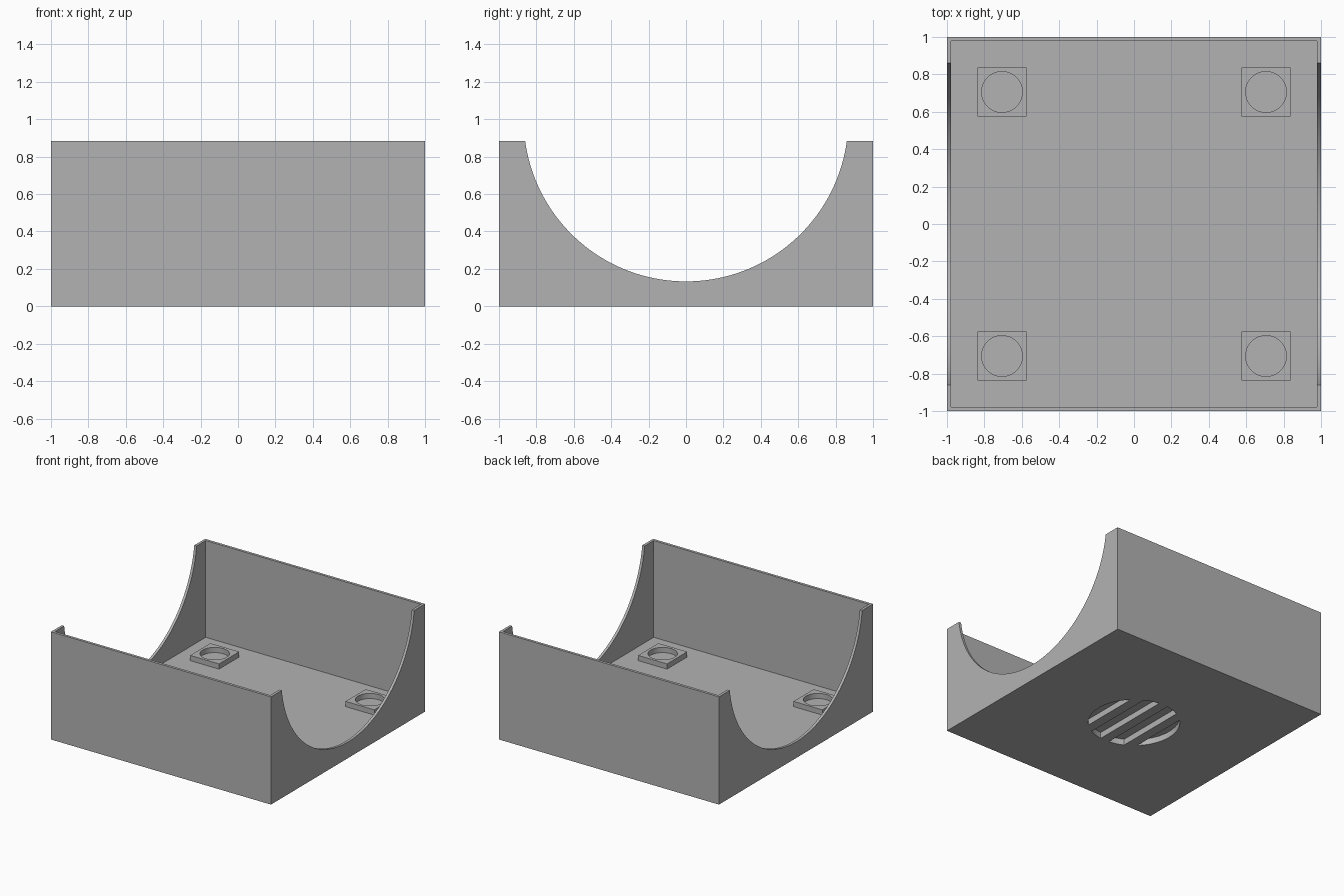
import bpy
from math import radians

if "Cube" in bpy.data.objects:
    bpy.data.objects.remove(bpy.data.objects["Cube"], do_unlink=True)

HEIGHT = 0.885
WALL = 0.022
FLOOR = 0.09
PAD_TOP = 0.133
PAD_AT = 0.706

grey = bpy.data.materials.new("plain grey")
grey.use_nodes = True
colour = (0.45, 0.45, 0.45, 1)
grey.diffuse_color = colour
grey.node_tree.nodes["Principled BSDF"].inputs["Base Color"].default_value = colour


def block(name, size, centre, turn=0):
    bpy.ops.mesh.primitive_cube_add(size=1, location=centre, rotation=(0, 0, turn))
    ob = bpy.context.object
    ob.name = name
    ob.scale = size
    return finish(ob)


def cylinder(name, radius, depth, centre, rotation=(0, 0, 0), sides=64):
    bpy.ops.mesh.primitive_cylinder_add(vertices=sides, radius=radius, depth=depth,
                                        location=centre, rotation=rotation)
    ob = bpy.context.object
    ob.name = name
    return finish(ob)


def finish(ob):
    bpy.ops.object.transform_apply(location=True, rotation=True, scale=True)
    ob.data.materials.append(grey)
    return ob


def combine(target, tool, operation="DIFFERENCE"):
    """Apply a boolean and discard the tool object."""
    tool.hide_render = True
    mod = target.modifiers.new("cut", "BOOLEAN")
    mod.operation = operation
    mod.solver = "EXACT"
    mod.object = tool
    bpy.ops.object.select_all(action="DESELECT")
    target.select_set(True)
    bpy.context.view_layer.objects.active = target
    bpy.ops.object.modifier_apply(modifier=mod.name)
    bpy.data.objects.remove(tool, do_unlink=True)


# Open tray with thin walls
tray = block("tray", (2, 2, HEIGHT), (0, 0, HEIGHT / 2))
inner = 2 - 2 * WALL
combine(tray, block("cavity", (inner, inner, 1), (0, 0, FLOOR + 0.5)))

# Round notch through both side walls
combine(tray, cylinder("notch", 0.868, 3, (0, 0, 1.001), (0, radians(90), 0), 160))

# Round recess under the floor, crossed by plain flush ribs
recess = cylinder("recess", 0.345, 0.1, (0, 0, 0), sides=96)
for offset in (-0.2, 0, 0.2):
    combine(recess, block("rib", (0.08, 1, 0.3), (offset, 0, 0)))
combine(tray, recess)

# Four square corner pads with round sockets
for x in (-PAD_AT, PAD_AT):
    for y in (-PAD_AT, PAD_AT):
        side = ("left" if x > 0 else "right") + ("_front" if y < 0 else "_back")
        low = FLOOR - 0.01
        pad = block("pad_" + side, (0.262, 0.262, PAD_TOP - low),
                    (x, y, (PAD_TOP + low) / 2))
        combine(tray, pad, "UNION")
        combine(tray, cylinder("socket", 0.109, 0.2, (x, y, FLOOR + 0.1)))

# Smooth curves, sharp corners
bpy.ops.object.select_all(action="DESELECT")
tray.select_set(True)
bpy.context.view_layer.objects.active = tray
tray.data.materials.clear()
tray.data.materials.append(grey)
for face in tray.data.polygons:
    face.material_index = 0
bpy.ops.object.shade_smooth_by_angle(angle=radians(30))
